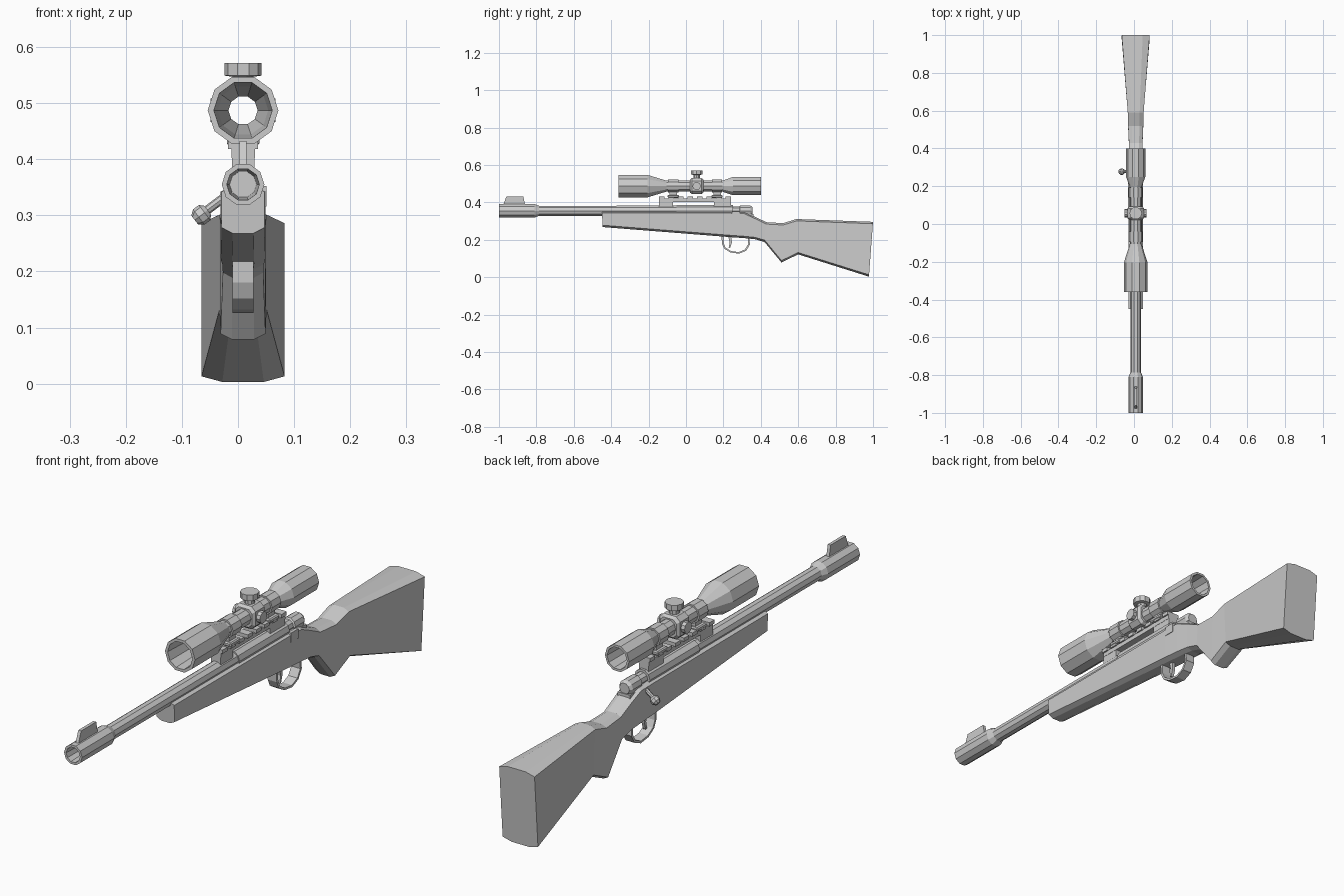
import bpy, bmesh, math
from mathutils import Vector

if "Cube" in bpy.data.objects:
    bpy.data.objects.remove(bpy.data.objects["Cube"])

CX = 0.009      # centreline of the rifle
BORE = 0.355    # barrel axis height
OPT = 0.487     # scope axis height


def finish(name, bm):
    bmesh.ops.recalc_face_normals(bm, faces=bm.faces)
    me = bpy.data.meshes.new(name)
    bm.to_mesh(me)
    bm.free()
    ob = bpy.data.objects.new(name, me)
    bpy.context.collection.objects.link(ob)
    return ob


def loft(name, rings, loop=False):
    """Skin a list of point rings; cap the ends unless looped."""
    bm = bmesh.new()
    vs = [[bm.verts.new(p) for p in r] for r in rings]
    n = len(vs[0])
    pairs = list(zip(vs, vs[1:])) + ([(vs[-1], vs[0])] if loop else [])
    for a, b in pairs:
        for i in range(n):
            j = (i + 1) % n
            bm.faces.new((a[i], a[j], b[j], b[i]))
    if not loop:
        bm.faces.new(vs[0])
        bm.faces.new(vs[-1])
    return finish(name, bm)


def lathe(name, origin, axis, profile, sides=10, loop=False, turn=0.0):
    """Revolve (distance, radius) pairs about an axis."""
    d = Vector(axis).normalized()
    u = Vector((1, 0, 0)) if abs(d.x) < 0.9 else Vector((0, 1, 0))
    u = (u - d * u.dot(d)).normalized()
    v = d.cross(u)
    rings = []
    for t, r in profile:
        ring = []
        for i in range(sides):
            a = 2 * math.pi * i / sides + turn
            ring.append(Vector(origin) + d * t + (u * math.cos(a) + v * math.sin(a)) * r)
        rings.append(ring)
    return loft(name, rings, loop)


def box(name, hw, y0, y1, z0, z1, bevel=0.0, cx=CX):
    bm = bmesh.new()
    bmesh.ops.create_cube(bm, size=1)
    for v in bm.verts:
        v.co = (cx + v.co.x * 2 * hw, (y0 + y1) / 2 + v.co.y * (y1 - y0),
                (z0 + z1) / 2 + v.co.z * (z1 - z0))
    if bevel:
        bmesh.ops.bevel(bm, geom=bm.edges[:], offset=bevel, segments=1, affect='EDGES')
    return finish(name, bm)


def plate(name, pts, hw):
    """Side profile (y, z) given thickness across x."""
    return loft(name, [[(CX + s * hw, y, z) for y, z in pts] for s in (-1, 1)])


# Stock: (y top, z top, y bottom, z bottom, half width) sections, chamfered
stock = [
    (-0.450, 0.352, -0.445, 0.268, 0.038),
    (0.240, 0.352, 0.240, 0.214, 0.040),
    (0.310, 0.350, 0.310, 0.209, 0.039),
    (0.365, 0.325, 0.370, 0.203, 0.037),
    (0.430, 0.294, 0.420, 0.188, 0.036),
    (0.520, 0.289, 0.510, 0.079, 0.040),
    (0.590, 0.311, 0.600, 0.122, 0.042),
    (1.000, 0.296, 0.978, 0.003, 0.074),
]
rings = []
for yt, zt, yb, zb, w in stock:
    c = 0.010
    outline = [(-0.5, zb), (0.5, zb), (1, zb + c), (1, zt - c),
               (0.5, zt), (-0.5, zt), (-1, zt - c), (-1, zb + c)]
    rings.append([(CX + k * w, yb + (yt - yb) * (z - zb) / (zt - zb), z) for k, z in outline])
loft("stock", rings)

# Barrel with thicker hollow muzzle
lathe("barrel", (CX, 0, BORE), (0, 1, 0),
      [(-0.88, 0.024), (-1.0, 0.029), (-1.0, 0.038), (-0.81, 0.038),
       (-0.785, 0.028), (0.1, 0.029)])
plate("front_sight", [(-0.978, 0.385), (-0.960, 0.432), (-0.870, 0.432), (-0.860, 0.385)], 0.006)

# Receiver and bolt
lathe("receiver", (CX, 0, BORE), (0, 1, 0), [(-0.05, 0.033), (0.25, 0.033)])
lathe("bolt_body", (CX, 0, BORE), (0, 1, 0),
      [(0.24, 0.024), (0.285, 0.024), (0.29, 0.029), (0.345, 0.029), (0.356, 0.021)])
box("receiver_tang", 0.026, 0.24, 0.36, 0.30, 0.338)
box("bolt_stop", 0.006, 0.245, 0.288, 0.316, 0.352, cx=CX + 0.036)
lathe("bolt_handle", (CX - 0.01, 0.277, 0.350), (-0.066, 0, -0.05),
      [(0, 0.008), (0.075, 0.008)], 8)
lathe("bolt_knob", (-0.054, 0.277, 0.309), (-0.066, 0, -0.05),
      [(0, 0.010), (0.007, 0.017), (0.020, 0.017), (0.029, 0.010)], 8)

# Trigger guard band and trigger
guard = [(0.190, 0.222), (0.192, 0.180), (0.205, 0.152), (0.238, 0.132), (0.285, 0.126),
         (0.322, 0.142), (0.342, 0.175), (0.338, 0.215)]
rings = []
for y, z in guard:
    yi, zi = 0.267 + (y - 0.267) * 0.88, 0.195 + (z - 0.195) * 0.88
    rings.append([(CX - 0.019, y, z), (CX + 0.019, y, z),
                  (CX + 0.019, yi, zi), (CX - 0.019, yi, zi)])
loft("trigger_guard", rings)
plate("trigger", [(0.225, 0.222), (0.234, 0.185), (0.228, 0.158), (0.236, 0.156),
                  (0.245, 0.185), (0.243, 0.222)], 0.006)

# Scope rail: feet, bridge and teeth
for label, y0, y1 in (("front", -0.145, -0.07), ("rear", 0.15, 0.24)):
    box("rail_foot_" + label, 0.020, y0, y1, 0.365, 0.405)
box("rail_bridge", 0.021, -0.145, 0.24, 0.402, 0.420)
for i in range(8):
    y = -0.145 + i * 0.0507
    box("rail_tooth_%d" % (i + 1), 0.027, y, y + 0.030, 0.418, 0.432)

# Scope: one open tube, hollow from end to end
lathe("scope_tube", (CX, 0, OPT), (0, 1, 0),
      [(-0.36, 0.063), (-0.205, 0.063), (-0.105, 0.031), (0.195, 0.031), (0.25, 0.051),
       (0.40, 0.051), (0.40, 0.042), (0.26, 0.038), (0.19, 0.026), (-0.11, 0.026),
       (-0.21, 0.045), (-0.36, 0.052)], loop=True)

# Scope rings with clamps on the rail
for label, y in (("front", -0.068), ("rear", 0.166)):
    lathe("scope_ring_" + label, (CX, y, OPT), (0, 1, 0),
          [(-0.027, 0.030), (-0.027, 0.037), (0.027, 0.037), (0.027, 0.030)], loop=True)
    box("ring_post_" + label, 0.015, y - 0.020, y + 0.020, 0.428, 0.458)
    box("ring_clamp_" + label, 0.029, y - 0.030, y + 0.030, 0.424, 0.440, 0.004)

# Turret housing: chamfered square collar, kept open for the sight line
T = 0.057
rings = []
for y, k in ((-0.036, 0.034), (-0.026, 0.043), (0.026, 0.043), (0.036, 0.034)):
    c = k * 0.62
    rings.append([(CX + a, T + y, OPT + b) for a, b in
                  ((k, -c), (k, c), (c, k), (-c, k), (-k, c), (-k, -c), (-c, -k), (c, -k))])
for y in (0.036, -0.036):
    rings.append([(CX + 0.0285 * math.cos(math.pi / 4 * i - math.pi / 8), T + y,
                   OPT + 0.0285 * math.sin(math.pi / 4 * i - math.pi / 8)) for i in range(8)])
loft("turret_housing", rings, loop=True)

# Adjustment turrets
lathe("top_turret", (CX, T, OPT), (0, 0, 1),
      [(0.035, 0.019), (0.060, 0.019), (0.062, 0.033), (0.084, 0.033)])
for label, s in (("left", -1), ("right", 1)):
    lathe("side_turret_" + label, (CX, T, OPT), (s, 0, 0), [(0.036, 0.022), (0.058, 0.022)])
